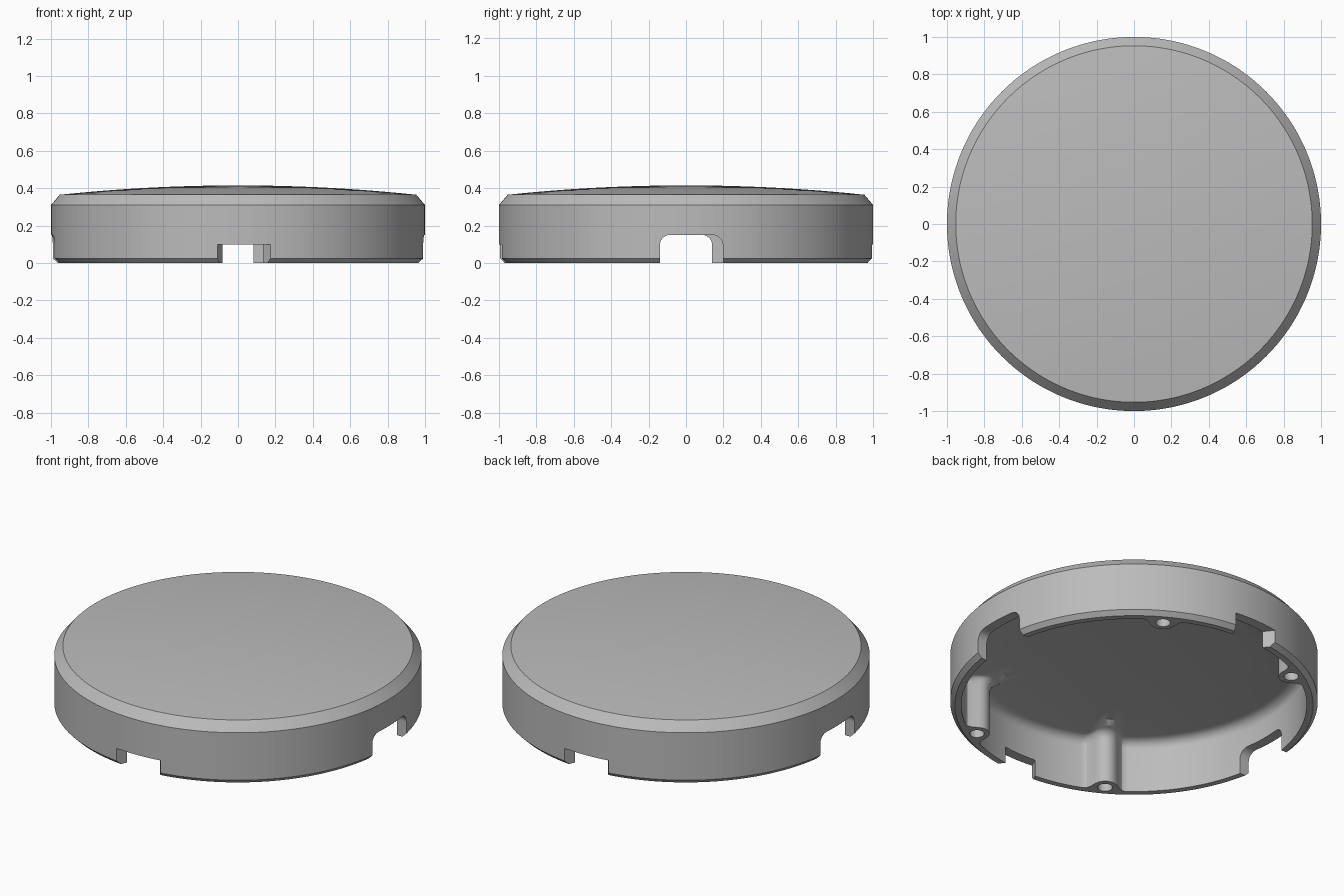
import bpy, bmesh
from math import sin, cos, pi, radians, sqrt
from mathutils import Matrix, Vector

cube = bpy.data.objects.get("Cube")
if cube:
    bpy.data.objects.remove(cube, do_unlink=True)

SEGMENTS = 360
BOSS_ANGLES = [radians(a) for a in (60, 120, 240, 300)]
WALL, BOSS_CENTRE, BOSS_RADIUS = 0.94, 0.91, 0.07

grey = bpy.data.materials.new("plain grey")
grey.use_nodes = True
grey.diffuse_color = (0.5, 0.5, 0.5, 1)
grey.node_tree.nodes["Principled BSDF"].inputs["Base Color"].default_value = (0.5, 0.5, 0.5, 1)


def make_object(name, bm):
    bmesh.ops.recalc_face_normals(bm, faces=bm.faces)
    mesh = bpy.data.meshes.new(name)
    bm.to_mesh(mesh)
    bm.free()
    mesh.materials.append(grey)
    obj = bpy.data.objects.new(name, mesh)
    bpy.context.collection.objects.link(obj)
    return obj


def inner_radius(angle):
    """Inside wall, bulging inwards with soft fillets at each screw boss."""
    d = min(abs((angle - a + pi) % (2 * pi) - pi) for a in BOSS_ANGLES) * 0.9
    edge, reach = 0.064, 0.11
    if d < edge:
        return BOSS_CENTRE - sqrt(BOSS_RADIUS ** 2 - d * d)
    if d < reach:
        depth = WALL - BOSS_CENTRE + sqrt(BOSS_RADIUS ** 2 - edge ** 2)
        return WALL - depth * ((reach - d) / (reach - edge)) ** 2
    return WALL


# Shell: outer dome and skirt, then the inner wall, fillet and ceiling
rings = []
for i in range(1, 13):
    t = i / 12
    rings.append((lambda a, r=0.953 * t: r, 0.365 + 0.05 * (1 - t * t)))
for r, z in ((1, 0.31), (1, 0.025), (0.975, 0)):
    rings.append((lambda a, r=r: r, z))
rings.append((inner_radius, 0))
for i in range(7):
    t = i / 6 * pi / 2
    rings.append((lambda a, o=0.06 * (1 - cos(t)): inner_radius(a) - o, 0.26 + 0.055 * sin(t)))
for i in range(6, 0, -1):
    t = i / 8
    rings.append((lambda a, r=t: r, 0.315 + 0.045 * (1 - t * t)))

bm = bmesh.new()
loops = []
for radius, z in rings:
    loop = []
    for k in range(SEGMENTS):
        a = 2 * pi * k / SEGMENTS
        loop.append(bm.verts.new((radius(a) * cos(a), radius(a) * sin(a), z)))
    loops.append(loop)
for a, b in zip(loops, loops[1:]):
    for k in range(SEGMENTS):
        n = (k + 1) % SEGMENTS
        bm.faces.new((a[k], b[k], b[n], a[n]))
for loop, z in ((loops[0], 0.415), (loops[-1], 0.36)):
    tip = bm.verts.new((0, 0, z))
    for k in range(SEGMENTS):
        bm.faces.new((loop[k], loop[(k + 1) % SEGMENTS], tip))
cap = make_object("round_cap", bm)


def prism(name, points, direction, turn):
    bm = bmesh.new()
    face = bm.faces.new([bm.verts.new(p) for p in points])
    moved = bmesh.ops.extrude_face_region(bm, geom=[face])["geom"]
    bmesh.ops.translate(bm, vec=Vector(direction),
                        verts=[v for v in moved if isinstance(v, bmesh.types.BMVert)])
    bmesh.ops.transform(bm, matrix=Matrix.Rotation(turn, 4, "Z"), verts=bm.verts)
    return make_object(name, bm)


# Flared square notch in front and back, arched notch on both sides
flared = [(-0.06, -0.885, -0.1), (0.097, -0.885, -0.1), (0.222, -1.045, -0.1), (-0.133, -1.045, -0.1)]
low, high, top, corner = -0.14, 0.197, 0.15, 0.055
arched = [(0.86, low, -0.1)]
for centre, start in ((low + corner, pi), (high - corner, pi / 2)):
    for i in range(9):
        a = start - i * pi / 16
        arched.append((0.86, centre + corner * cos(a), top - corner + corner * sin(a)))
arched.append((0.86, high, -0.1))

cutters = []
for turn in (0, pi):
    cutters.append(prism("square_notch_cutter", flared, (0, 0, 0.2), turn))
    cutters.append(prism("arched_notch_cutter", arched, (0.3, 0, 0), turn))

# Screw holes in the bosses
for a in BOSS_ANGLES:
    bm = bmesh.new()
    place = Matrix.Translation((BOSS_CENTRE * cos(a), BOSS_CENTRE * sin(a), 0.05))
    bmesh.ops.create_cone(bm, cap_ends=True, segments=32, radius1=0.04, radius2=0.04, depth=0.3, matrix=place)
    cutters.append(make_object("screw_hole_cutter", bm))

bpy.context.view_layer.objects.active = cap
for cutter in cutters:
    cutter.hide_render = True
    cut = cap.modifiers.new("cut", "BOOLEAN")
    cut.operation, cut.solver, cut.object = "DIFFERENCE", "EXACT", cutter
    bpy.ops.object.modifier_apply(modifier=cut.name)
    bpy.data.objects.remove(cutter, do_unlink=True)

bpy.ops.object.select_all(action="DESELECT")
cap.select_set(True)
bpy.ops.object.shade_smooth_by_angle(angle=radians(25))
